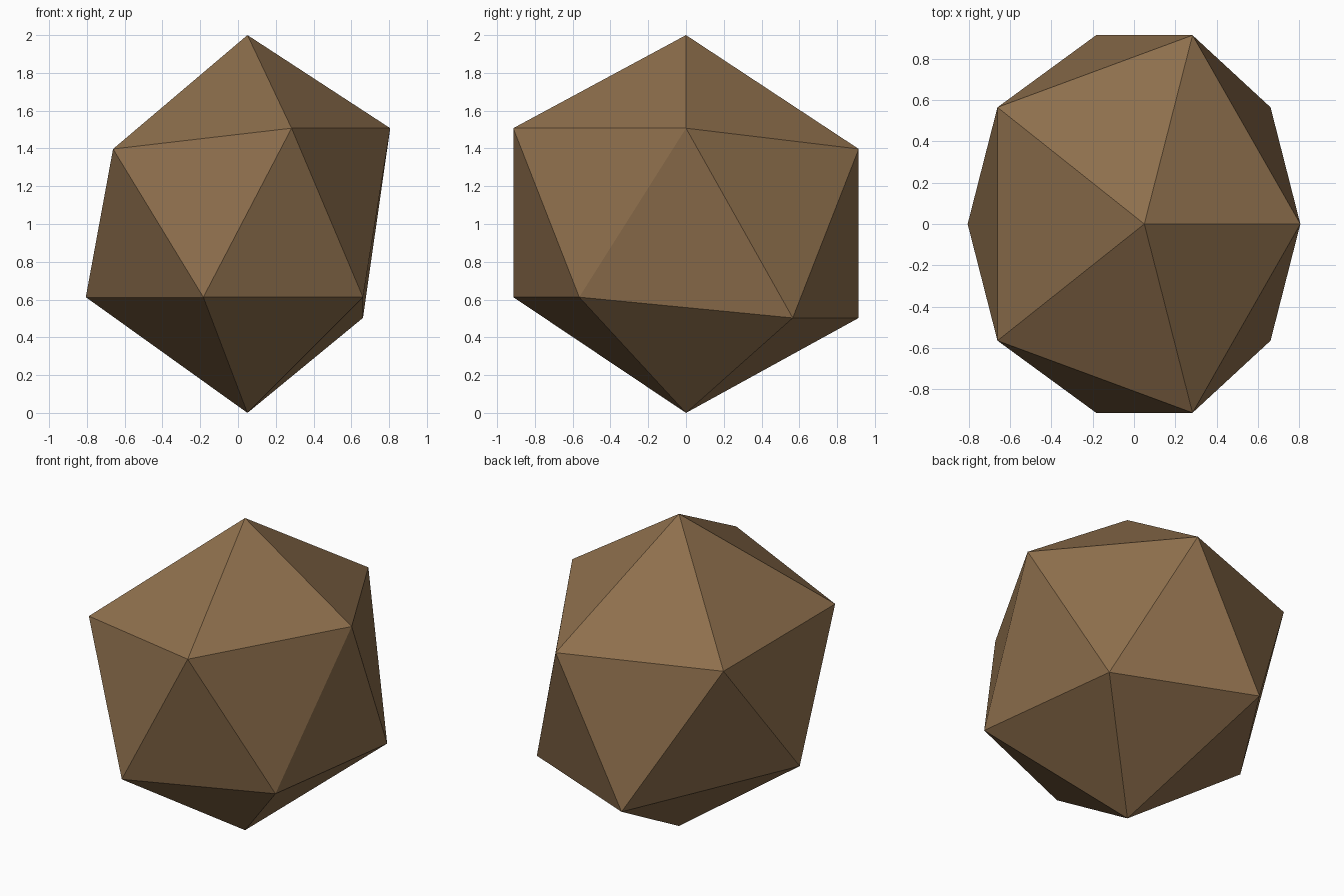
import bpy, bmesh

if "Cube" in bpy.data.objects:
    bpy.data.objects.remove(bpy.data.objects["Cube"])

# Stone: a 20-sided rock, narrowed in x, stretched in y, with a skewed back and left side
mat = bpy.data.materials.new("brown_stone")
mat.diffuse_color = (0.27, 0.159, 0.073, 1.0)
mat.use_nodes = True
mat.node_tree.nodes["Principled BSDF"].inputs["Base Color"].default_value = mat.diffuse_color

bm = bmesh.new()
bmesh.ops.create_icosphere(bm, subdivisions=1, radius=1.0)
for v in bm.verts:
    x, y, z = v.co
    new_x = x * 0.845 + 0.05
    new_z = z + 1.0
    if x < -0.5:                      # left side bulges outward
        new_x -= 0.10
    if abs(z) < 0.9:                  # the two rings tilt down at the back
        low = y > 0.1 or (x < -0.5 and z > 0)
        new_z += -0.05 if low else 0.06
    v.co = (new_x, y * 1.075, new_z)

mesh = bpy.data.meshes.new("stone")
bm.to_mesh(mesh)
bm.free()
mesh.materials.append(mat)
stone = bpy.data.objects.new("stone", mesh)
bpy.context.collection.objects.link(stone)
